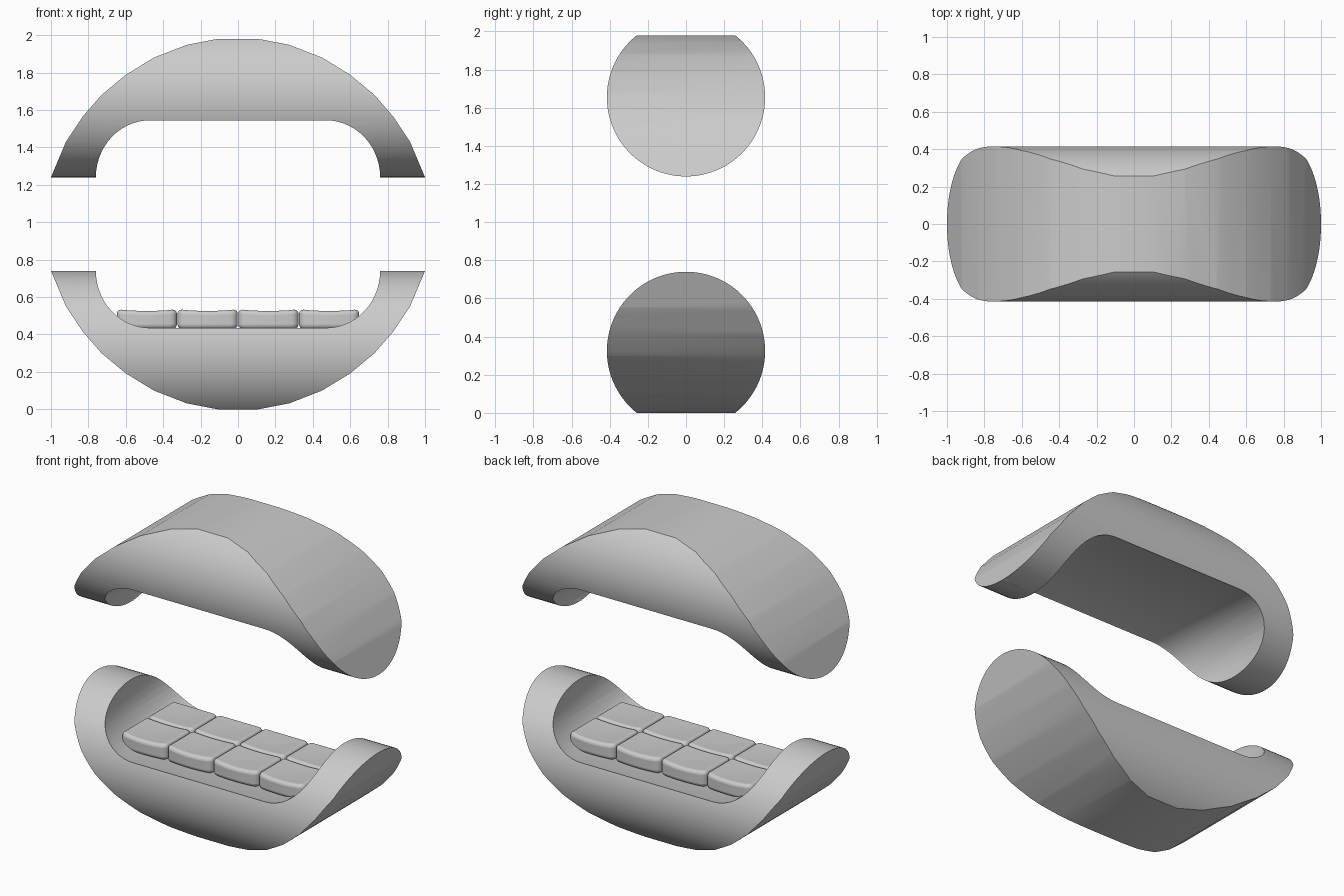
import bpy, bmesh
from math import sin, cos, pi, radians
from mathutils import Matrix

if "Cube" in bpy.data.objects:
    bpy.data.objects.remove(bpy.data.objects["Cube"])

HEIGHT, R, AXIS_Z = 1.98, 0.415, 0.325


def add_object(name, bm):
    mesh = bpy.data.meshes.new(name)
    bm.to_mesh(mesh)
    bm.free()
    ob = bpy.data.objects.new(name, mesh)
    bpy.context.collection.objects.link(ob)
    return ob


def smooth(ob, angle=30):
    bpy.ops.object.select_all(action='DESELECT')
    ob.select_set(True)
    bpy.context.view_layer.objects.active = ob
    bpy.ops.object.shade_smooth_by_angle(angle=radians(angle))


def extrude_y(points, depth):
    bm = bmesh.new()
    face = bm.faces.new([bm.verts.new((x, -depth, z)) for x, z in points])
    ext = bmesh.ops.extrude_face_region(bm, geom=[face])
    verts = [v for v in ext['geom'] if isinstance(v, bmesh.types.BMVert)]
    bmesh.ops.translate(bm, verts=verts, vec=(0, 2 * depth, 0))
    bmesh.ops.recalc_face_normals(bm, faces=bm.faces)
    return bm


# Crescent profile: faceted outer arc and a rounded inner channel
outer = [(0.11, 0), (0.275, 0.032), (0.45, 0.10), (0.60, 0.192),
         (0.73, 0.30), (0.83, 0.415), (0.92, 0.55), (1.0, 0.74), (1.005, 0.76)]
inner = [(0.76, 0.76)] + [(0.47 + 0.29 * cos(a), 0.74 - 0.305 * sin(a))
                          for a in (i * pi / 28 for i in range(15))]
half = outer + inner
profile = half + [(-x, z) for x, z in reversed(half)]

# Lower shell: a cylinder along x trimmed to the crescent profile
lower = add_object("lower_shell", extrude_y(profile, 0.6))
bm = bmesh.new()
bmesh.ops.create_cone(bm, cap_ends=True, segments=96, radius1=R, radius2=R, depth=2.4,
                      matrix=Matrix.Translation((0, 0, AXIS_Z)) @ Matrix.Rotation(pi / 2, 4, 'Y'))
cutter = add_object("cylinder_cutter", bm)
cutter.hide_render = True
mod = lower.modifiers.new("trim", 'BOOLEAN')
mod.operation, mod.solver, mod.object = 'INTERSECT', 'EXACT', cutter
bpy.context.view_layer.objects.active = lower
bpy.ops.object.modifier_apply(modifier=mod.name)
bpy.data.objects.remove(cutter)

# Shallow recess along the inner channel
bm = bmesh.new()
bm.from_mesh(lower.data)
channel = []
for f in bm.faces:
    n, c = f.normal, f.calc_center_median()
    if abs(n.y) < 1e-3 and (n.z > 0.99 or (n.z > -0.01 and n.x * c.x < 0)):
        channel.append(f)
bmesh.ops.inset_region(bm, faces=channel, thickness=0.012, depth=-0.005,
                       use_boundary=True, use_even_offset=False)
bm.to_mesh(lower.data)
bm.free()
smooth(lower)

# Upper shell: the same shell turned upside down
upper = lower.copy()
upper.data = lower.data.copy()
upper.name = "upper_shell"
bpy.context.collection.objects.link(upper)
upper.data.transform(Matrix.Translation((0, 0, HEIGHT)) @ Matrix.Diagonal((1, 1, -1, 1)))
upper.data.flip_normals()


# Seat cushions: 4 x 2 soft blocks with dished tops and bulging fronts
def cushion(name, cx, side):
    w, d, z0, z1 = 0.321, 0.264, 0.43, 0.534
    bm = bmesh.new()
    bmesh.ops.create_cube(bm, size=1)
    bmesh.ops.bevel(bm, geom=[e for e in bm.edges if abs(e.verts[0].co.z - e.verts[1].co.z) > 0.5],
                    offset=0.1, segments=4, profile=0.5, affect='EDGES')
    for axis in range(2):
        for k in range(1, 8):
            co, no = [0, 0, 0], [0, 0, 0]
            co[axis], no[axis] = k / 8 - 0.5, 1
            bmesh.ops.bisect_plane(bm, geom=bm.verts[:] + bm.edges[:] + bm.faces[:],
                                   plane_co=co, plane_no=no)
    for v in bm.verts:
        u, t, top = 2 * v.co.x, 2 * v.co.y, v.co.z > 0
        bulge = 0.014 * (1 - u * u) * max(0, t * side)
        v.co.x = cx + u * w / 2
        v.co.y = side * (0.134 + bulge) + t * d / 2
        v.co.z = z1 - 0.012 * (1 - u * u) * (1 - 0.4 * t * t) if top else z0
    ob = add_object(name, bm)
    mod = ob.modifiers.new("round", 'BEVEL')
    mod.width, mod.segments, mod.limit_method, mod.angle_limit = 0.022, 4, 'ANGLE', radians(50)
    smooth(ob, 50)


for i in range(4):
    for side, row in ((-1, "front"), (1, "back")):
        cushion(f"{row}_cushion_{i + 1}", -0.4875 + 0.325 * i, side)
